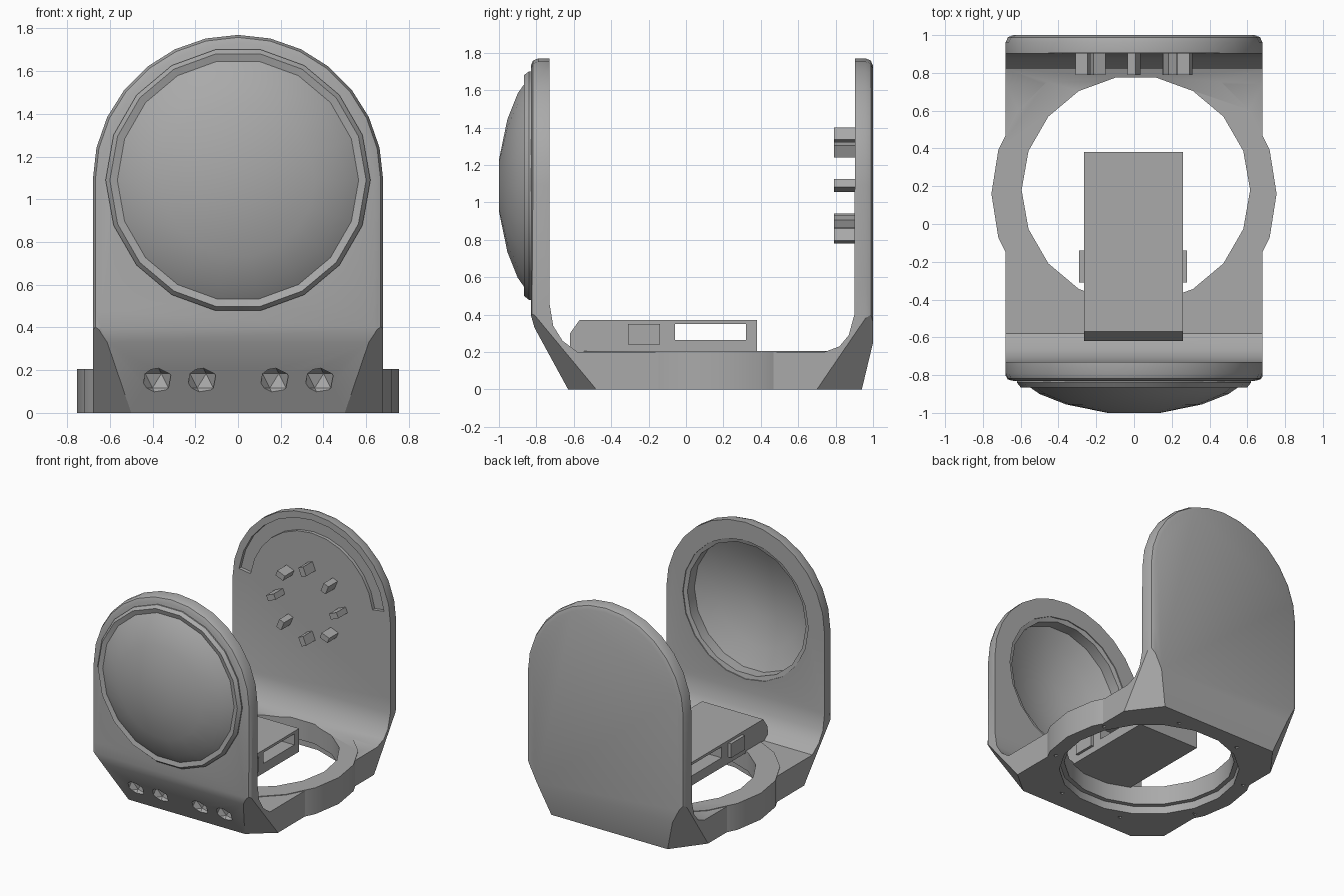
import bpy, bmesh
from math import pi, sin, cos, radians
from mathutils import Vector, Matrix

if "Cube" in bpy.data.objects:
    bpy.data.objects.remove(bpy.data.objects["Cube"])

grey = bpy.data.materials.new("plain_grey")
grey.use_nodes = True
colour = (0.4, 0.4, 0.4, 1)
grey.diffuse_color = colour
grey.node_tree.nodes["Principled BSDF"].inputs["Base Color"].default_value = colour


def make(name, bm):
    bmesh.ops.recalc_face_normals(bm, faces=bm.faces)
    mesh = bpy.data.meshes.new(name)
    bm.to_mesh(mesh)
    bm.free()
    mesh.materials.append(grey)
    ob = bpy.data.objects.new(name, mesh)
    bpy.context.collection.objects.link(ob)
    return ob


def prism(name, points, direction):
    """Extrude a closed outline of 3D points along a vector."""
    bm = bmesh.new()
    face = bm.faces.new([bm.verts.new(p) for p in points])
    new = bmesh.ops.extrude_face_region(bm, geom=[face])["geom"]
    verts = [v for v in new if isinstance(v, bmesh.types.BMVert)]
    bmesh.ops.translate(bm, verts=verts, vec=direction)
    return make(name, bm)


def box(name, lo, hi):
    x, y, z = lo
    X, Y, Z = hi
    return prism(name, [(x, y, z), (X, y, z), (X, Y, z), (x, Y, z)], (0, 0, Z - z))


def disc(name, centre, radius, z0, z1, sides):
    ring = [(centre[0] + radius * cos(2 * pi * i / sides),
             centre[1] + radius * sin(2 * pi * i / sides), z0) for i in range(sides)]
    return prism(name, ring, (0, 0, z1 - z0))


def arc(radius, start, end, steps, y, z):
    angles = [radians(start + (end - start) * i / steps) for i in range(steps + 1)]
    return [(radius * cos(a), y, z + radius * sin(a)) for a in angles]


def combine(target, tool, operation):
    mod = target.modifiers.new("combine", "BOOLEAN")
    mod.operation, mod.object, mod.solver = operation, tool, "EXACT"
    bpy.context.view_layer.objects.active = target
    bpy.ops.object.modifier_apply(modifier=mod.name)
    bpy.data.objects.remove(tool)


def smooth(ob, angle):
    bpy.ops.object.select_all(action="DESELECT")
    ob.select_set(True)
    bpy.context.view_layer.objects.active = ob
    bpy.ops.object.shade_smooth_by_angle(angle=radians(angle))


HALF, SPRING = 0.68, 1.09

# U-shaped body: side profile trimmed by an arched front outline
profile = [(-0.63, 0), (0.94, 0), (1, 0.25), (1, 1.9), (0.905, 1.9), (0.9, 0.4),
           (0.87, 0.29), (0.82, 0.23), (0.74, 0.2), (-0.58, 0.2), (-0.66, 0.26),
           (-0.71, 0.34), (-0.73, 0.46), (-0.73, 1.9), (-0.83, 1.9), (-0.83, 0.4), (-0.81, 0.33)]
body = prism("body", [(-HALF, y, z) for y, z in profile], (2 * HALF, 0, 0))
arch = [(-HALF, -2, -1), (HALF, -2, -1)] + arc(HALF, 0, 180, 14, -2, SPRING)
combine(body, prism("arch_cutter", arch, (0, 4, 0)), "INTERSECT")

# Soften the outer rims and slice off the lower corners
bm = bmesh.new()
bm.from_mesh(body.data)
bmesh.ops.remove_doubles(bm, verts=bm.verts, dist=0.001)
rims = [e for e in bm.edges if len(e.link_faces) == 2 and e.calc_face_angle() > 1
        and (all(v.co.y < -0.82 for v in e.verts) or all(v.co.y > 0.99 for v in e.verts))]
bmesh.ops.bevel(bm, geom=rims, offset=0.04, segments=2, profile=0.5, affect="EDGES")
for side in (-1, 1):
    for corner in ([(0.68, -0.82, 0.41), (0.68, -0.48, 0), (0.5, -0.63, 0)],
                   [(0.68, 0.98, 0.41), (0.68, 0.7, 0), (0.5, 0.94, 0)]):
        a, b, c = [Vector((x * side, y, z)) for x, y, z in corner]
        normal = (b - a).cross(c - a).normalized()
        if normal.x * side < 0:
            normal.negate()
        cut = bmesh.ops.bisect_plane(bm, geom=bm.verts[:] + bm.edges[:] + bm.faces[:],
                                     plane_co=a, plane_no=normal, clear_outer=True)
        edges = [e for e in cut["geom_cut"] if isinstance(e, bmesh.types.BMEdge)]
        bmesh.ops.holes_fill(bm, edges=edges, sides=0)
bmesh.ops.recalc_face_normals(bm, faces=bm.faces)
bm.to_mesh(body.data)
bm.free()

# Round base ring with its opening and lower step
combine(body, disc("base_ring", (0, 0.16), 0.755, 0, 0.205, 20), "UNION")
combine(body, disc("opening_cutter", (0.01, 0.18), 0.605, -0.1, 0.6, 18), "DIFFERENCE")
combine(body, disc("step_cutter", (0.01, 0.18), 0.64, -0.1, 0.06, 18), "DIFFERENCE")

# Small screw holes under the ring
for i in range(8):
    a = radians(22.5 + 45 * i)
    combine(body, disc("screw_cutter", (0.7 * cos(a), 0.17 + 0.7 * sin(a)), 0.02, -0.1, 0.05, 3),
            "DIFFERENCE")

# Round opening through the front plate
hole = arc(0.54, 0, 342, 19, -0.9, SPRING)
combine(body, prism("dome_cutter", hole, (0, 0.3, 0)), "DIFFERENCE")

# Curved groove on the inside of the back plate
groove = arc(0.63, 8, 172, 12, 0.8, SPRING) + arc(0.53, 172, 8, 12, 0.8, SPRING)
combine(body, prism("groove_cutter", groove, (0, 0.13, 0)), "DIFFERENCE")

# Faceted dents along the sloping front
for x in (-0.38, -0.17, 0.17, 0.38):
    bm = bmesh.new()
    bmesh.ops.create_icosphere(bm, subdivisions=1, radius=0.075,
                               matrix=Matrix.Translation((x, -0.72, 0.15)))
    combine(body, make("dent_cutter", bm), "DIFFERENCE")
smooth(body, 25)

# Hollow dome and rim, spun about the front-back axis
section = [(0, -1), (0.14, -1), (0.36, -0.955), (0.5, -0.9), (0.565, -0.855), (0.6, -0.865),
           (0.62, -0.84), (0.62, -0.8), (0.55, -0.8), (0.55, -0.735), (0.51, -0.745),
           (0.51, -0.83), (0.36, -0.9), (0.14, -0.955), (0, -0.96)]
bm = bmesh.new()
verts = [bm.verts.new((r, y, SPRING)) for r, y in section]
edges = [bm.edges.new(pair) for pair in zip(verts, verts[1:])]
bmesh.ops.spin(bm, geom=verts + edges, cent=(0, 0, SPRING), axis=(0, 1, 0),
               angle=2 * pi, steps=18, use_merge=True)
bmesh.ops.remove_doubles(bm, verts=bm.verts, dist=0.001)
smooth(make("front_dome", bm), 35)

# Ring of short pegs on the back plate
for i in range(8):
    a = pi * i / 4
    x, z = 0.27 * cos(a), SPRING + 0.27 * sin(a)
    peg = box("peg_%d" % (i + 1), (-0.035, 0.79, -0.022), (0.035, 0.92, 0.022))
    peg.matrix_world = Matrix.Translation((x, 0, z)) @ Matrix.Rotation(-a - 0.4, 4, "Y")

# Module box with sloped front and a window through its sides
outline = [(-0.62, 0.19), (0.38, 0.19), (0.38, 0.37), (-0.57, 0.37), (-0.62, 0.3)]
module = prism("module_box", [(-0.265, y, z) for y, z in outline], (0.525, 0, 0))
combine(module, box("window_cutter", (-1, -0.06, 0.265), (1, 0.32, 0.35)), "DIFFERENCE")

# Side ports on the module
for name, x in (("right_port", -0.275), ("left_port", 0.265)):
    box(name, (x - 0.015, -0.31, 0.24), (x + 0.015, -0.14, 0.35))
